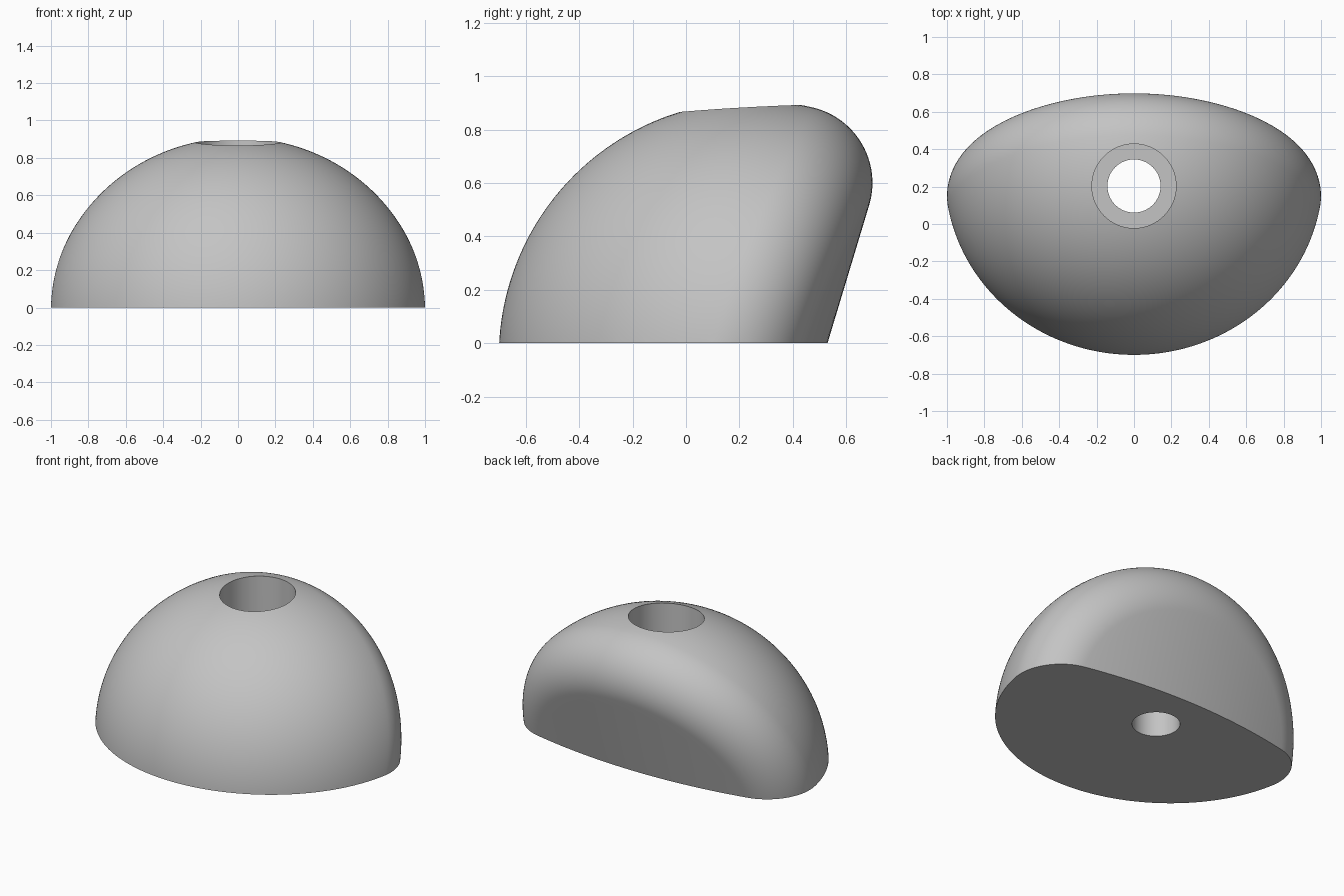
import bpy, bmesh, math
from mathutils import Vector

if "Cube" in bpy.data.objects:
    bpy.data.objects.remove(bpy.data.objects["Cube"])

# Single grey material
grey = bpy.data.materials.new("light grey")
grey.use_nodes = True
grey.diffuse_color = (0.55, 0.55, 0.55, 1)
grey.node_tree.nodes["Principled BSDF"].inputs["Base Color"].default_value = grey.diffuse_color

# Dome sizes: slightly wide ball, tilted back bowed sideways, rounded rim between
HIGH, WIDE, RIM, BOW, TILT = 0.958, 1.011, 0.29, 3.8, math.radians(16.8)
CENTRE = Vector((0, 0.257, -0.05))
back_normal = Vector((0, math.cos(TILT), -math.sin(TILT)))
up = Vector((0, math.sin(TILT), math.cos(TILT)))
side = Vector((1, 0, 0))
back = (Vector((0, 0.53, 0)) - CENTRE).dot(back_normal)
SPOKES = 160


def arc(axial, radial, ra, rr, start, end, n):
    """Profile points (axial, radial) along an elliptical arc."""
    angles = [start + (end - start) * i / n for i in range(n + 1)]
    return [(axial + ra * math.sin(a), radial + rr * math.cos(a)) for a in angles]


def profile(theta):
    """Front dome, rim fillet and bowed back in one plane through the axis."""
    c, s = math.cos(theta), math.sin(theta)
    radius = 1 / math.hypot(c / HIGH, s / WIDE)
    bow = BOW / max(s * s, 0.001)
    low, high = -math.pi / 2, math.pi / 2
    for _ in range(50):
        join = (low + high) / 2
        fa, fr = (HIGH - RIM) * math.sin(join), (radius - RIM) * math.cos(join)
        if math.hypot(fa - back + bow, fr) < bow - RIM:
            low = join
        else:
            high = join
    end = math.atan2(fa - back + bow, fr)
    points = arc(0, 0, HIGH, radius, -math.pi / 2, join, 48)
    points += arc(fa, fr, RIM, RIM, join, end, 28)[1:]
    return points + arc(back - bow, 0, bow, bow, end, math.pi / 2, 12)[1:]


# Dome body: join profiles placed around the tilted axis
bm = bmesh.new()
spokes = []
for i in range(SPOKES):
    t = math.tau * i / SPOKES
    out = up * math.cos(t) + side * math.sin(t)
    spokes.append([bm.verts.new(CENTRE + back_normal * a + out * r) for a, r in profile(t)])
for i, spoke in enumerate(spokes):
    previous = spokes[i - 1]
    for j in range(len(spoke) - 1):
        bm.faces.new((previous[j], previous[j + 1], spoke[j + 1], spoke[j]))
bmesh.ops.remove_doubles(bm, verts=bm.verts, dist=0.0005)

# Flat underside
cut = bmesh.ops.bisect_plane(bm, geom=bm.verts[:] + bm.edges[:] + bm.faces[:],
                             plane_co=(0, 0, 0), plane_no=(0, 0, 1), clear_inner=True)
bmesh.ops.contextual_create(bm, geom=[e for e in cut["geom_cut"] if isinstance(e, bmesh.types.BMEdge)])
bmesh.ops.recalc_face_normals(bm, faces=bm.faces)
mesh = bpy.data.meshes.new("dome_body")
bm.to_mesh(mesh)
bm.free()
mesh.materials.append(grey)
body = bpy.data.objects.new("dome_body", mesh)
bpy.context.collection.objects.link(body)


# Stepped vertical hole: wide bore above a narrow through hole
def bore(radius, bottom, top):
    bpy.ops.mesh.primitive_cylinder_add(vertices=96, radius=radius, depth=top - bottom,
                                        location=(0, 0.203, (top + bottom) / 2))
    cutter = bpy.context.object
    cutter.name = "bore_cutter"
    cutter.hide_render = True
    cutter.data.materials.append(grey)
    bpy.context.view_layer.objects.active = body
    mod = body.modifiers.new("bore", 'BOOLEAN')
    mod.operation, mod.solver, mod.object = 'DIFFERENCE', 'EXACT', cutter
    bpy.ops.object.modifier_apply(modifier=mod.name)
    bpy.data.objects.remove(cutter)


bore(0.225, 0.35, 1.2)
bore(0.142, -0.2, 0.6)

bpy.ops.object.select_all(action='DESELECT')
body.select_set(True)
bpy.context.view_layer.objects.active = body
bpy.ops.object.shade_smooth_by_angle(angle=math.radians(25))
